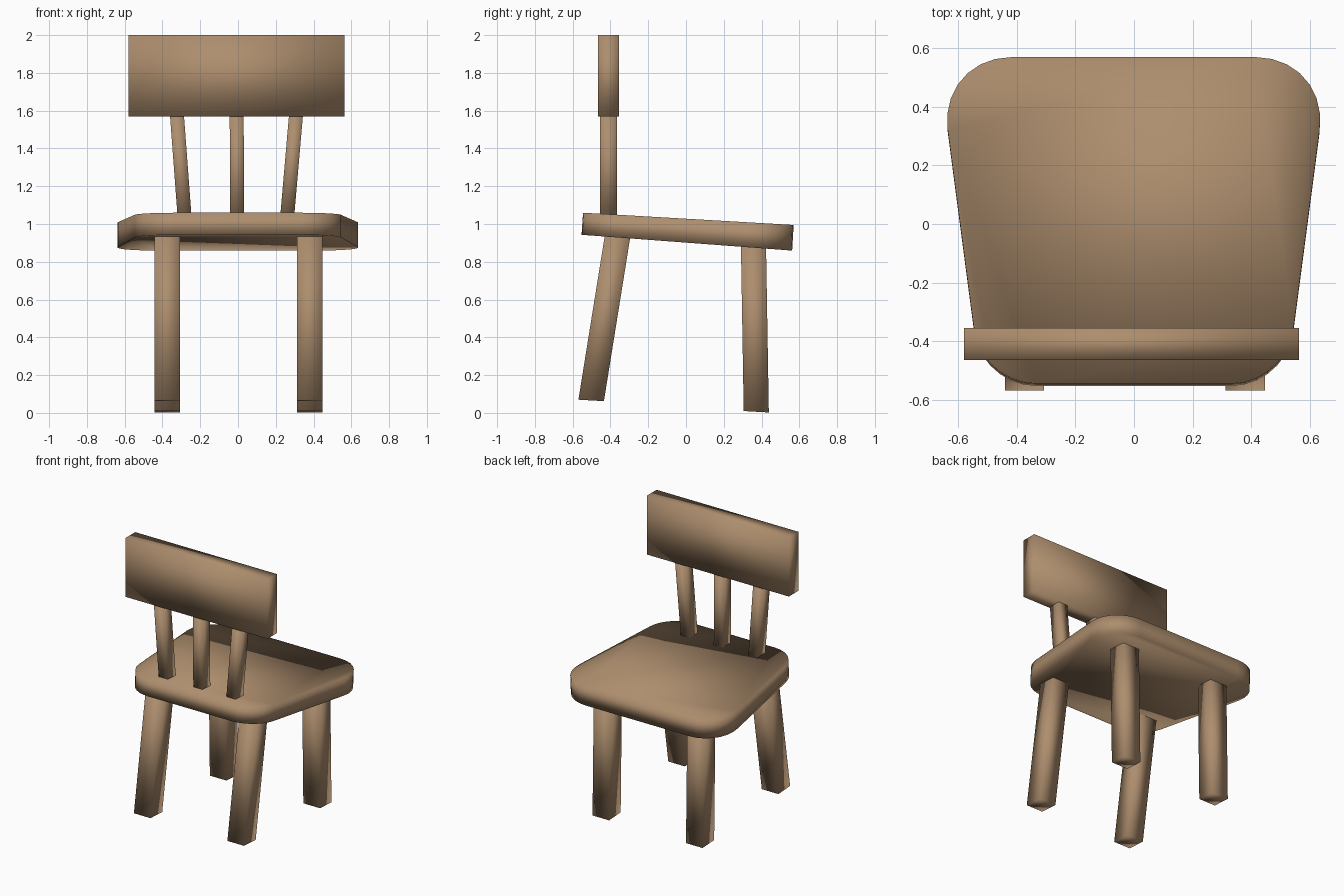
import bpy
import bmesh
import math
from mathutils import Vector

if "Cube" in bpy.data.objects:
    bpy.data.objects.remove(bpy.data.objects["Cube"])

# One plain wood colour
wood = bpy.data.materials.new("light_brown_wood")
wood.use_nodes = True
colour = (0.42, 0.27, 0.155, 1)
wood.diffuse_color = colour
wood.node_tree.nodes["Principled BSDF"].inputs["Base Color"].default_value = colour

SLOPE = -0.058  # the seat and the feet tilt down towards +y


def prism(name, bottom, top):
    """Closed, smooth-shaded solid between two matching outlines."""
    bm = bmesh.new()
    low = [bm.verts.new(p) for p in bottom]
    high = [bm.verts.new(p) for p in top]
    bm.faces.new(low[::-1])
    bm.faces.new(high)
    n = len(low)
    for i in range(n):
        j = (i + 1) % n
        bm.faces.new((low[i], low[j], high[j], high[i]))
    bmesh.ops.recalc_face_normals(bm, faces=bm.faces)
    for face in bm.faces:
        face.smooth = True
    mesh = bpy.data.meshes.new(name)
    bm.to_mesh(mesh)
    bm.free()
    mesh.materials.append(wood)
    obj = bpy.data.objects.new(name, mesh)
    bpy.context.collection.objects.link(obj)
    return obj


def rectangle(centre, wide, deep, slope=0):
    x, y, z = centre
    return [(x + sx * wide / 2, y + sy * deep / 2, z + slope * sy * deep / 2)
            for sx, sy in ((-1, -1), (1, -1), (1, 1), (-1, 1))]


def bar(name, start, end, wide, deep, slope=0):
    return prism(name, rectangle(start, wide, deep, slope),
                 rectangle(end, wide, deep, slope))


def rounded(corners, radii, steps=7):
    """Outline with each corner replaced by an arc."""
    points = []
    for i, corner in enumerate(corners):
        before = (corners[i - 1] - corner).normalized() * radii[i]
        after = (corners[(i + 1) % len(corners)] - corner).normalized() * radii[i]
        for k in range(steps + 1):
            a = math.pi / 2 * k / steps
            points.append(corner + before * (1 - math.sin(a)) + after * (1 - math.cos(a)))
    return points


# Seat: tapered slab with rounded corners
corners = [Vector(c) for c in ((-0.522, -0.545), (0.52, -0.545),
                               (0.667, 0.57), (-0.669, 0.57))]
outline = rounded(corners, (0.185, 0.185, 0.25, 0.25))
prism("seat",
      [(p.x, p.y - 0.008, 0.902 - 0.075 * p.y) for p in outline],
      [(p.x, p.y, 1.028 + SLOPE * p.y) for p in outline])

# Legs: upright pair at +y, splayed pair under the backrest
for side, x in (("right", -0.374), ("left", 0.38)):
    bar("upright_leg_" + side, (x, 0.372, 0.006), (x, 0.357, 0.9), 0.134, 0.133, SLOPE)
    bar("splayed_leg_" + side, (x, -0.502, 0.066), (x, -0.36, 0.95), 0.134, 0.135, SLOPE)

# Three spindles fanning out towards the backrest
for name, low_x, high_x in (("right", -0.28, -0.325), ("middle", -0.005, -0.007),
                            ("left", 0.257, 0.309)):
    bar("spindle_" + name, (low_x, -0.41, 1.0), (high_x, -0.41, 1.6), 0.074, 0.09)

# Backrest board
bar("backrest", (-0.009, -0.41, 1.57), (-0.009, -0.41, 2.0), 1.144, 0.11)
